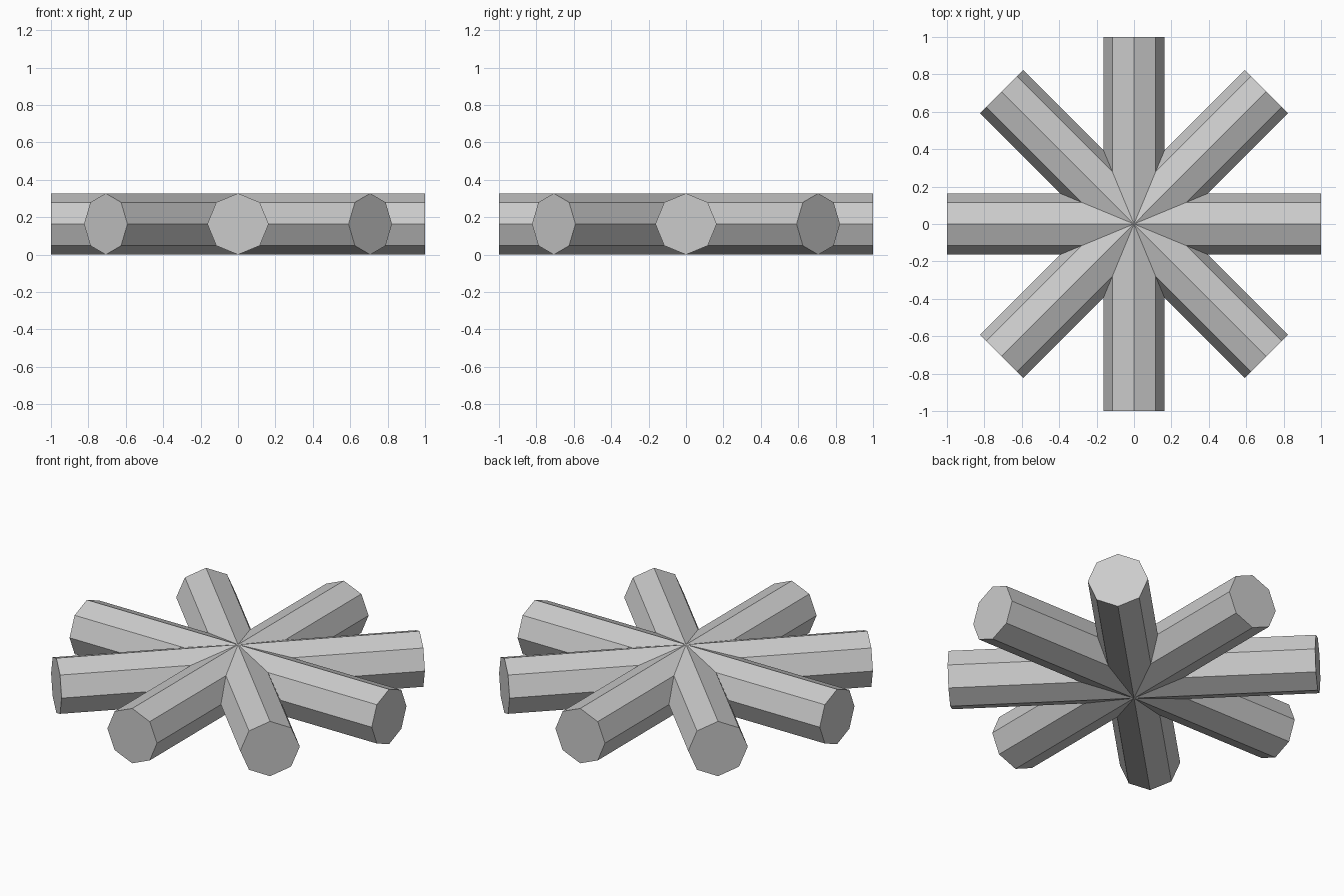
import bpy, bmesh
from math import pi, tan, sin, cos
from mathutils import Matrix

if "Cube" in bpy.data.objects:
    bpy.data.objects.remove(bpy.data.objects["Cube"])

ARMS, SIDES = 8, 8
LENGTH, RADIUS = 1.0, 0.164
MITRE = tan(pi / ARMS)


def add_arm(bm, angle):
    """Octagonal arm along +x, mitred at the hub, then turned about z."""
    turn = Matrix.Rotation(angle, 4, 'Z')
    profile = [(RADIUS * sin(2 * pi * i / SIDES),
                RADIUS + RADIUS * cos(2 * pi * i / SIDES)) for i in range(SIDES)]
    inner = [bm.verts.new((abs(u) / MITRE, u, z)) for u, z in profile]
    outer = [bm.verts.new((LENGTH, u, z)) for u, z in profile]
    for i in range(SIDES):
        j = (i + 1) % SIDES
        bm.faces.new((inner[i], inner[j], outer[j], outer[i]))
    bm.faces.new(outer)  # end cap
    bmesh.ops.transform(bm, matrix=turn, verts=inner + outer)


# Eight arms welded together along their mitre lines
bm = bmesh.new()
for k in range(ARMS):
    add_arm(bm, 2 * pi * k / ARMS)
bmesh.ops.remove_doubles(bm, verts=bm.verts, dist=1e-4)
bmesh.ops.recalc_face_normals(bm, faces=bm.faces)

mesh = bpy.data.meshes.new("radial_arms")
bm.to_mesh(mesh)
bm.free()
bpy.context.collection.objects.link(bpy.data.objects.new("radial_arms", mesh))
